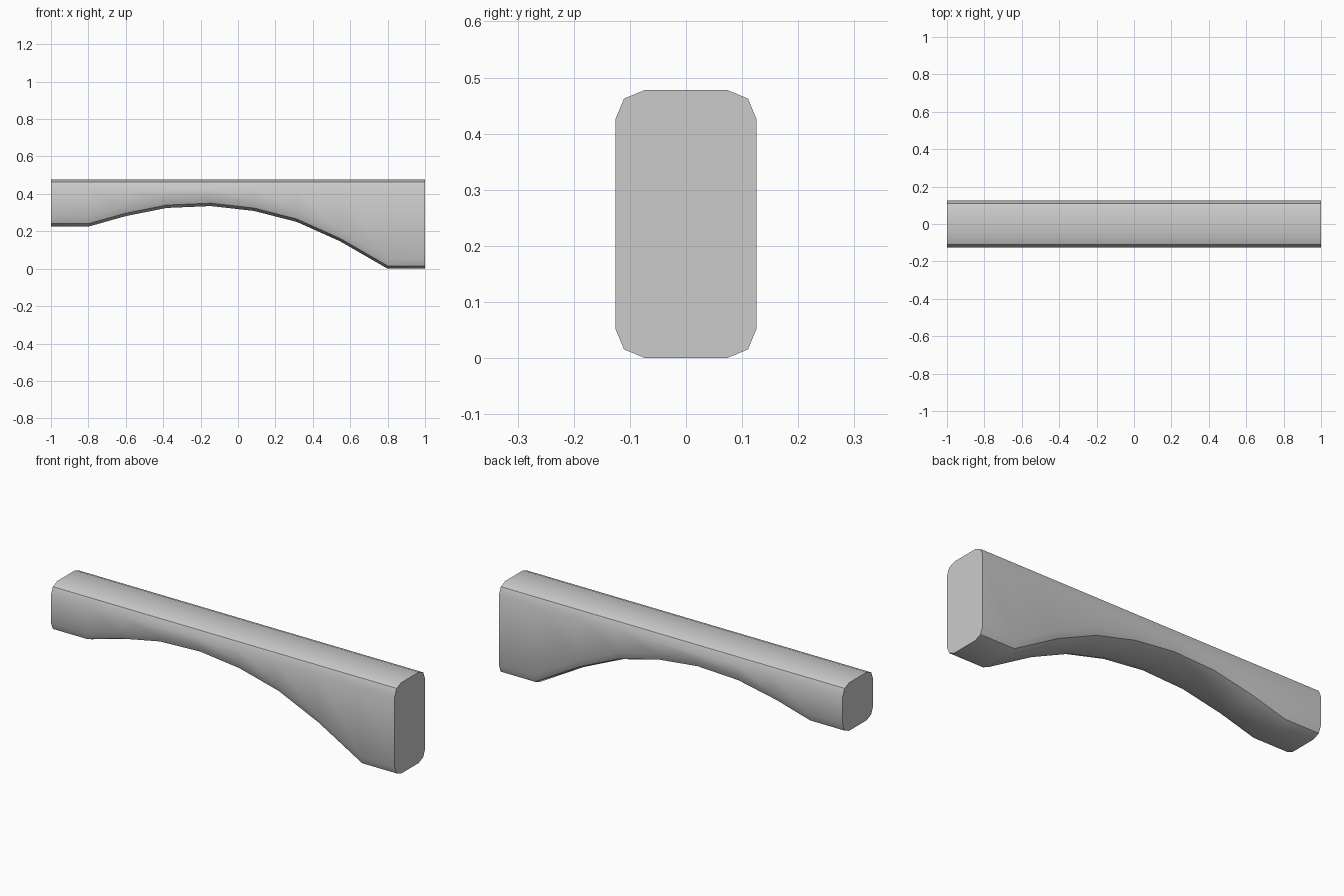
import bpy
import bmesh
from math import radians

if "Cube" in bpy.data.objects:
    bpy.data.objects.remove(bpy.data.objects["Cube"])

HALF_W, TOP, R = 0.126, 0.478, 0.053
M = R * 0.2929  # inset of the middle bevel point

# Underside profile of the arch: (x, z)
UNDERSIDE = [(-1, 0.225), (-0.80, 0.225), (-0.605, 0.28), (-0.38, 0.325),
             (-0.145, 0.335), (0.085, 0.309), (0.315, 0.25),
             (0.545, 0.147), (0.80, 0.0), (1, 0.0)]


def section(z):
    """Rectangle with two-segment rounded corners, from z up to TOP."""
    corner = [(R, 0), (M, M), (0, R)]  # (inset in y, inset in z)
    right = [(HALF_W - a, z + b) for a, b in corner]
    right += [(HALF_W - a, TOP - b) for a, b in reversed(corner)]
    return right + [(-y, h) for y, h in reversed(right)]


# Loft the section along the underside profile
bm = bmesh.new()
rings = [[bm.verts.new((x, y, h)) for y, h in section(z)] for x, z in UNDERSIDE]
n = len(rings[0])
for a, b in zip(rings, rings[1:]):
    for i in range(n):
        j = (i + 1) % n
        bm.faces.new((a[i], a[j], b[j], b[i]))

# Flat end caps
bm.faces.new(rings[0])
bm.faces.new(rings[-1])
bmesh.ops.recalc_face_normals(bm, faces=bm.faces[:])

mesh = bpy.data.meshes.new("arched_beam")
bm.to_mesh(mesh)
bm.free()
beam = bpy.data.objects.new("arched_beam", mesh)
bpy.context.collection.objects.link(beam)

# Smooth the rounded edges, keep the ends crisp
bpy.context.view_layer.objects.active = beam
beam.select_set(True)
bpy.ops.object.shade_smooth_by_angle(angle=radians(30))
